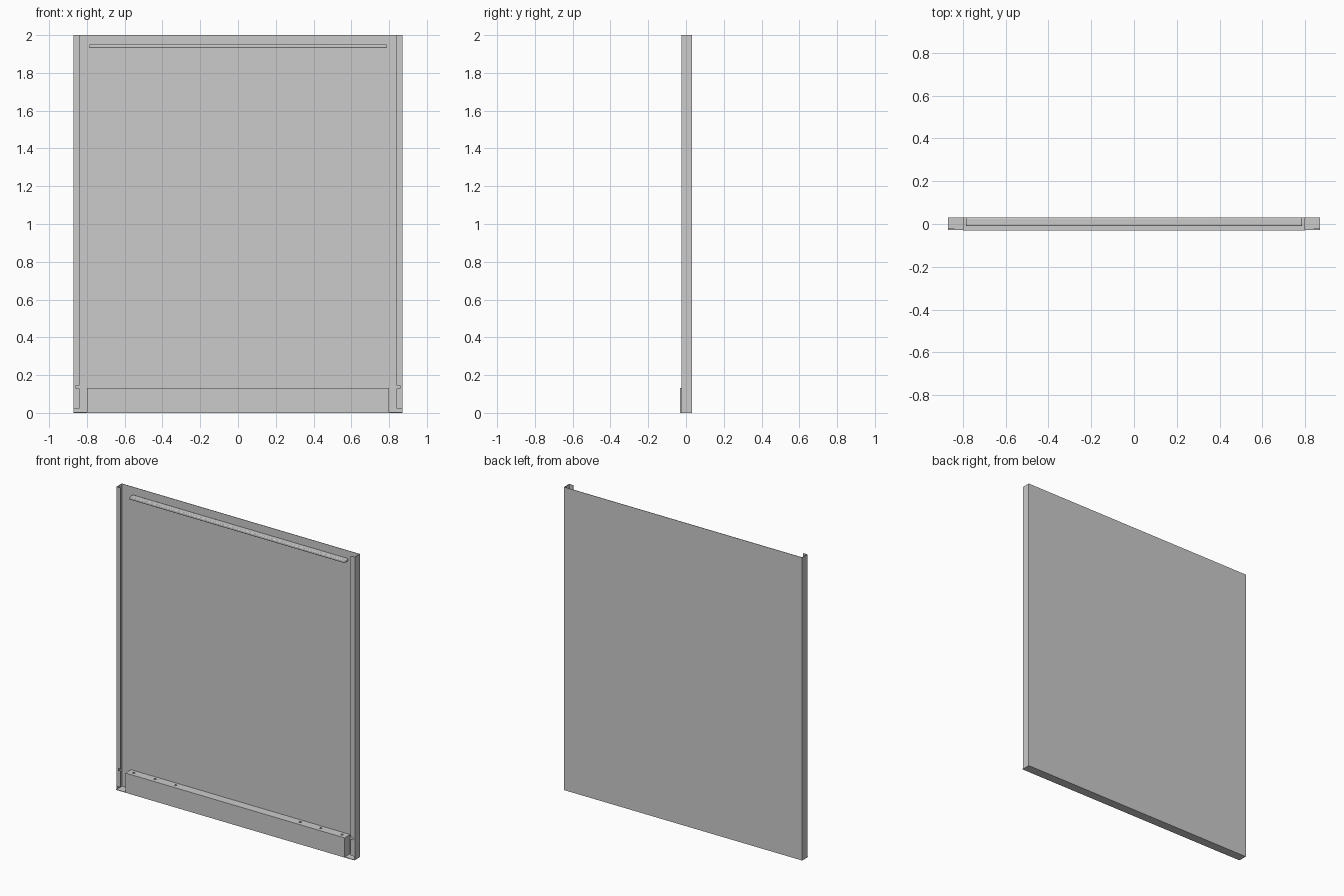
import bpy, bmesh
from mathutils import Vector

if "Cube" in bpy.data.objects:
    bpy.data.objects.remove(bpy.data.objects["Cube"])

T = 0.003          # sheet thickness
H = T / 2
W, B, F = 0.87, 0.031, -0.024   # half width, back plane, front lip plane


def folded_sheet(name, profile, start, end, axis):
    """Extrude an open profile along z or x and give it sheet thickness."""
    bm = bmesh.new()
    def row(d):
        return [bm.verts.new((a, b, d) if axis == 'z' else (d, a, b)) for a, b in profile]
    r0, r1 = row(start), row(end)
    for i in range(len(profile) - 1):
        bm.faces.new((r0[i], r0[i + 1], r1[i + 1], r1[i]))
    mesh = bpy.data.meshes.new(name)
    bm.to_mesh(mesh)
    bm.free()
    ob = bpy.data.objects.new(name, mesh)
    bpy.context.collection.objects.link(ob)
    mod = ob.modifiers.new("thickness", 'SOLIDIFY')
    mod.thickness, mod.offset, mod.use_even_offset = T, 0, True
    return ob


def box(name, lo, hi):
    lo, hi = Vector(lo), Vector(hi)
    bpy.ops.mesh.primitive_cube_add(size=1, location=(lo + hi) / 2)
    ob = bpy.context.object
    ob.name = name
    ob.scale = hi - lo
    bpy.ops.object.transform_apply(location=False, rotation=False, scale=True)
    return ob


def cut(ob, cutter):
    mod = ob.modifiers.new("cut", 'BOOLEAN')
    mod.operation, mod.object, mod.solver = 'DIFFERENCE', cutter, 'EXACT'
    cutter.hide_render = True
    cutter.hide_set(True)


# Main panel with side flanges and inward front lips
half = [(0.84, F + H), (W - H, F + H), (W - H, B - H)]
panel = folded_sheet("back_panel", [(-x, y) for x, y in half] + half[::-1], 0, 2, 'z')

# Lip notches above the cover, and lips shortened above the floor
for s in (-1, 1):
    xs = sorted((s * 0.83, s * 0.857))
    cut(panel, box("notch_cutter", (xs[0], -0.05, 0.13), (xs[1], -0.01, 0.145)))
    xs = sorted((s * 0.83, s * (W - T)))
    cut(panel, box("lip_end_cutter", (xs[0], -0.05, -0.02), (xs[1], -0.01, 0.022)))

# Floor plate
box("floor_plate", (-W, -0.029, 0), (W, B - T, 0.004))

# Lower cover: front face and top shelf
cover = folded_sheet("lower_cover", [(-B + H, 0.001), (-B + H, 0.131 - H), (B - T - 0.001, 0.131 - H)],
                     -0.797, 0.797, 'x')
for x in (0.455, 0.605, 0.76):
    for s in (-1, 1):
        bpy.ops.mesh.primitive_cylinder_add(vertices=24, radius=0.008, depth=0.03,
                                            location=(s * x, 0, 0.13))
        bpy.context.object.name = "hole_cutter"
        cut(cover, bpy.context.object)

# Cover end plates
for s in (-1, 1):
    xs = sorted((s * 0.797, s * 0.80))
    box("cover_end", (xs[0], -B, 0.003), (xs[1], B - T, 0.131))

# Upper rail fixed to the panel
rail = box("upper_rail", (-0.787, -0.010, 1.931), (0.787, B - T, 1.950))
bev = rail.modifiers.new("soft_edges", 'BEVEL')
bev.width, bev.segments = 0.005, 3
bpy.context.view_layer.objects.active = rail
rail.select_set(True)
bpy.ops.object.shade_smooth_by_angle()
